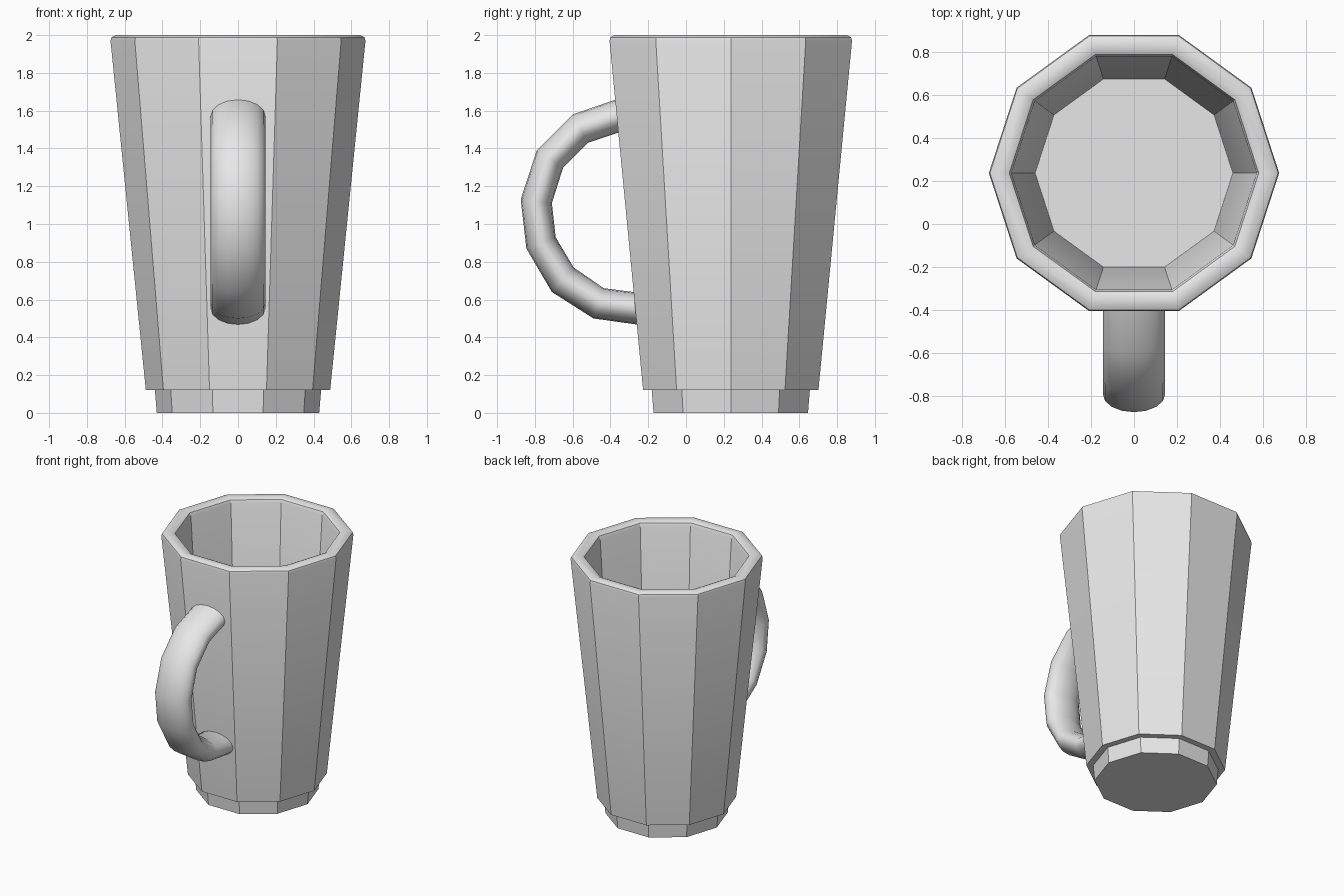
import bpy, bmesh, math
from mathutils import Vector

if "Cube" in bpy.data.objects:
    bpy.data.objects.remove(bpy.data.objects["Cube"], do_unlink=True)

SIDES = 10
CUP_Y = 0.237

# Single plain grey
grey = bpy.data.materials.new("light_grey")
grey.use_nodes = True
grey.diffuse_color = (0.8, 0.8, 0.8, 1)
grey.node_tree.nodes["Principled BSDF"].inputs["Base Color"].default_value = (0.8, 0.8, 0.8, 1)


def loft(name, rings, angle):
    """Skin a list of closed rings and cap both ends."""
    bm = bmesh.new()
    loops = [[bm.verts.new(p) for p in ring] for ring in rings]
    n = len(loops[0])
    for a, b in zip(loops, loops[1:]):
        for i in range(n):
            j = (i + 1) % n
            bm.faces.new((a[i], a[j], b[j], b[i]))
    bm.faces.new(loops[0][::-1])
    bm.faces.new(loops[-1])
    bmesh.ops.recalc_face_normals(bm, faces=bm.faces)
    mesh = bpy.data.meshes.new(name)
    bm.to_mesh(mesh)
    bm.free()
    mesh.materials.append(grey)
    obj = bpy.data.objects.new(name, mesh)
    bpy.context.collection.objects.link(obj)
    bpy.ops.object.select_all(action="DESELECT")
    obj.select_set(True)
    bpy.context.view_layer.objects.active = obj
    bpy.ops.object.shade_smooth_by_angle(angle=math.radians(angle))
    return obj


def polygon_ring(r, z):
    turns = [math.tau * i / SIDES for i in range(SIDES)]
    return [Vector((r * math.cos(t), CUP_Y + r * math.sin(t), z)) for t in turns]


# Cup: foot, stepped outer wall, rounded rim, inner wall and floor (radius, height)
profile = [
    (0.43, 0), (0.44, 0.12), (0.488, 0.12), (0.675, 1.97),
    (0.67, 1.988), (0.648, 2), (0.605, 2), (0.58, 1.988),
    (0.57, 1.965), (0.46, 0.2),
]
loft("cup", [polygon_ring(r, z) for r, z in profile], 32)

# Handle: outer and inner edge of each bend (y, z), oval section between them
bends = [
    ((-0.31, 1.68), (-0.31, 1.50)), ((-0.60, 1.58), (-0.52, 1.43)),
    ((-0.79, 1.39), (-0.65, 1.30)), ((-0.875, 1.13), (-0.71, 1.11)),
    ((-0.845, 0.87), (-0.69, 0.93)), ((-0.71, 0.64), (-0.595, 0.77)),
    ((-0.49, 0.50), (-0.435, 0.66)), ((-0.24, 0.465), (-0.24, 0.635)),
]
HALF_WIDTH = 0.145


def oval_ring(outer, inner, count=16):
    o, i = Vector((0, *outer)), Vector((0, *inner))
    mid, half = (o + i) / 2, (o - i) / 2
    turns = [math.tau * k / count for k in range(count)]
    return [mid + half * math.cos(t) + Vector((HALF_WIDTH * math.sin(t), 0, 0)) for t in turns]


loft("handle", [oval_ring(o, i) for o, i in bends], 40)
